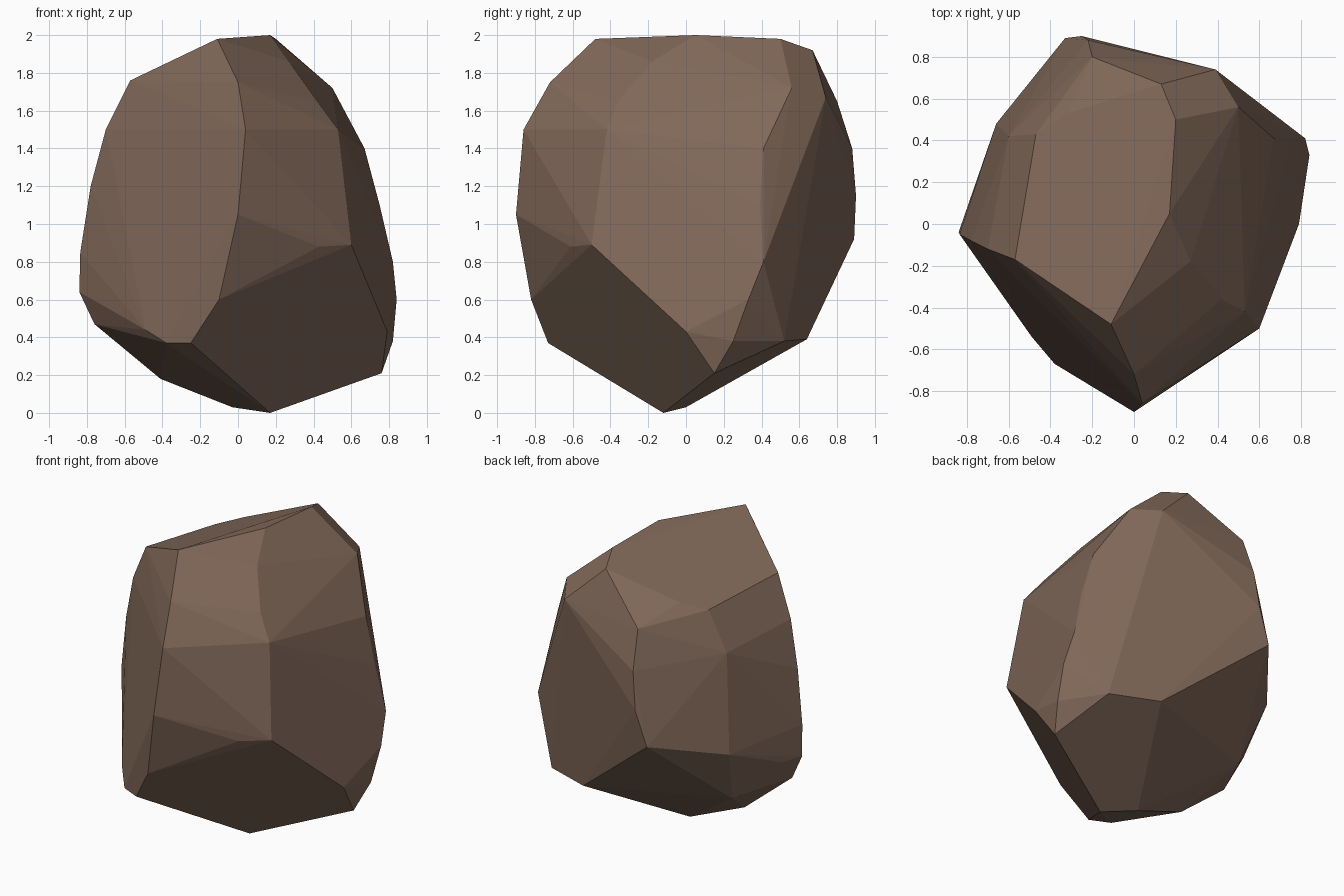
import bpy, bmesh, math

# Corner points of the boulder, grouped by the facet edge they lie on
crown = [(-.11, -.48, 1.98), (.17, .05, 2), (.2, .5, 1.98), (.13, .67, 1.92),
         (-.32, .53, 1.76), (-.47, .43, 1.71), (-.57, -.17, 1.76)]
front_ridge = [(0, -.72, 1.75), (.04, -.86, 1.5), (0, -.9, 1.05),
               (-.1, -.82, .6), (-.25, -.73, .37), (-.38, -.67, .37)]
left_ridge = [(-.7, -.12, 1.5), (-.78, -.08, 1.2), (-.835, -.05, .85),
              (-.84, -.04, .64), (-.76, -.05, .47), (-.49, -.54, .44)]
right_front = [(.27, -.18, 1.86), (.42, -.36, 1.65), (.53, -.42, 1.5),
               (.6, -.5, .89), (.43, -.61, .88), (.79, 0, .43)]
right_back = [(.5, .56, 1.72), (.67, .41, 1.4), (.75, .39, 1.1),
              (.82, .41, .8), (.84, .33, .6), (.82, .25, .38), (.76, .15, .21)]
back = [(.39, .74, 1.67), (-.2, .8, 1.65), (-.22, .88, 1.4), (-.25, .9, 1.15),
        (-.33, .89, .92), (-.42, .75, .84), (-.6, .42, 1.45),
        (-.66, .48, .8), (-.79, .1, .64)]
underside = [(.17, -.12, 0), (-.03, 0, .03), (-.41, -.04, .18),
             (-.57, .32, .42), (.32, .64, .39), (.64, .52, .38)]

# Wrap the corners into a faceted stone
bm = bmesh.new()
for p in crown + front_ridge + left_ridge + right_front + right_back + back + underside:
    bm.verts.new(p)
hull = bmesh.ops.convex_hull(bm, input=bm.verts[:])
bmesh.ops.delete(bm, geom=[v for v in bm.verts if not v.link_faces], context='VERTS')
# Merge nearly coplanar triangles into broad flat facets
bmesh.ops.dissolve_limit(bm, angle_limit=math.radians(3), verts=bm.verts[:], edges=bm.edges[:])
bmesh.ops.recalc_face_normals(bm, faces=bm.faces[:])
mesh = bpy.data.meshes.new("boulder")
bm.to_mesh(mesh)
bm.free()

boulder = bpy.data.objects.new("boulder", mesh)
bpy.context.collection.objects.link(boulder)

# Brown stone colour
stone = bpy.data.materials.new("brown_stone")
stone.diffuse_color = (0.22, 0.14, 0.10, 1)
mesh.materials.append(stone)
